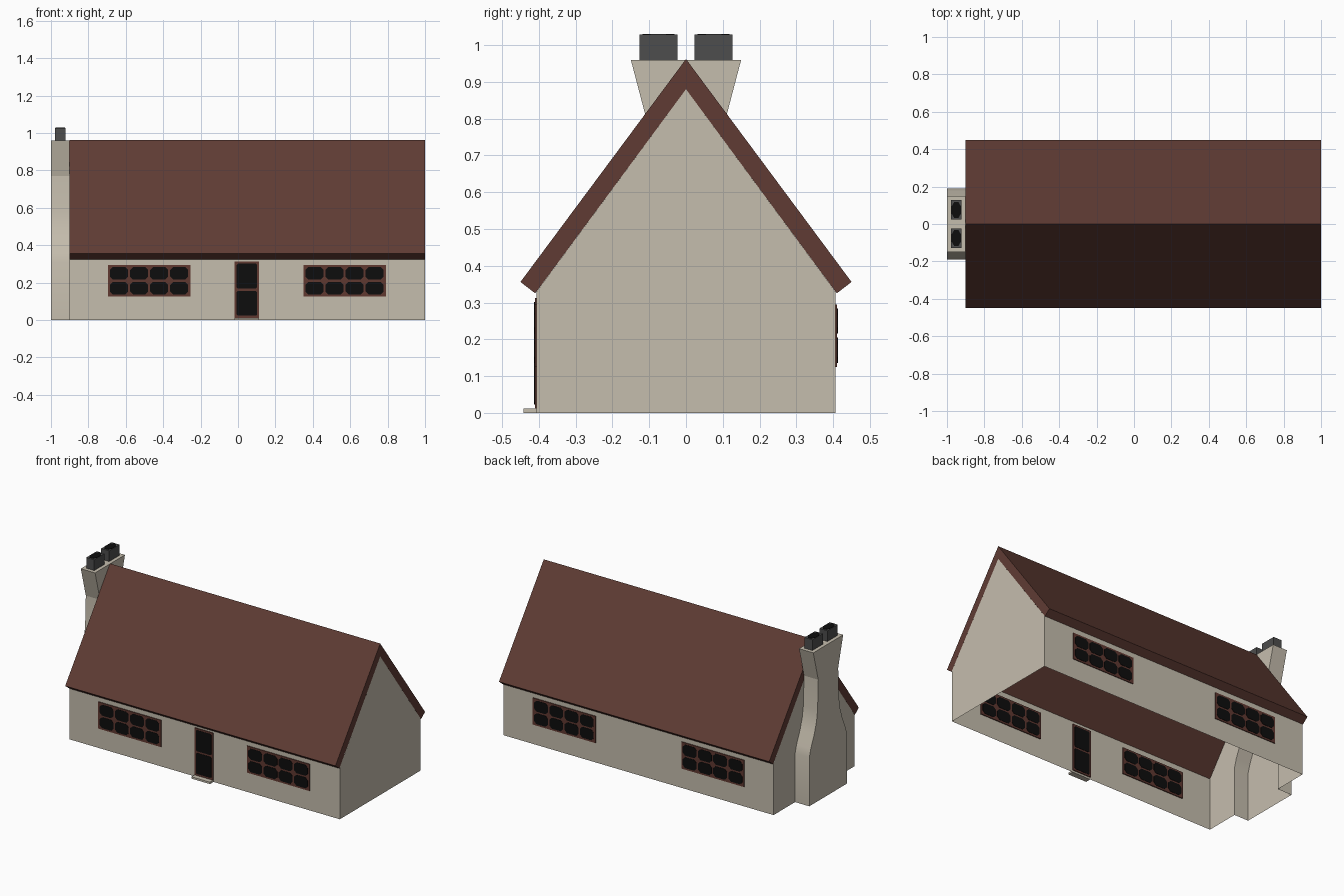
import bpy, math

cube = bpy.data.objects.get("Cube")
if cube:
    bpy.data.objects.remove(cube, do_unlink=True)


def material(name, rgb):
    m = bpy.data.materials.new(name)
    m.use_nodes = True
    m.diffuse_color = (*rgb, 1)
    bsdf = m.node_tree.nodes["Principled BSDF"]
    bsdf.inputs["Base Color"].default_value = (*rgb, 1)
    bsdf.inputs["Roughness"].default_value = 0.9
    return m


PLASTER = material("cream plaster", (0.56, 0.51, 0.42))
ROOF = material("red brown roof", (0.115, 0.044, 0.034))
FRAME = material("brown frame", (0.115, 0.04, 0.03))
GLASS = material("black glass", (0.004, 0.004, 0.004))
POT = material("dark grey pot", (0.075, 0.075, 0.075))


def mesh_object(name, verts, faces, mat):
    me = bpy.data.meshes.new(name)
    me.from_pydata(verts, [], faces)
    me.materials.append(mat)
    ob = bpy.data.objects.new(name, me)
    bpy.context.collection.objects.link(ob)
    return ob


def prism(name, outline, place, a, b, mat):
    """Extrude a 2D outline between depths a and b; place maps (u, v, depth) to xyz."""
    n = len(outline)
    verts = [place(u, v, d) for d in (a, b) for u, v in outline]
    faces = [tuple(range(n))[::-1], tuple(range(n, 2 * n))]
    faces += [(i, (i + 1) % n, (i + 1) % n + n, i + n) for i in range(n)]
    ob = mesh_object(name, verts, faces, mat)
    fix_normals(ob)
    return ob


def fix_normals(ob):
    import bmesh
    bm = bmesh.new()
    bm.from_mesh(ob.data)
    bmesh.ops.recalc_face_normals(bm, faces=bm.faces)
    bm.to_mesh(ob.data)
    bm.free()


def along_x(u, v, d): return (d, u, v)
def along_y(u, v, d): return (u, d, v)
def along_z(u, v, d): return (u, v, d)


def rect(u0, u1, v0, v1):
    return [(u0, v0), (u1, v0), (u1, v1), (u0, v1)]


def clipped(u0, u1, v0, v1, c):
    """Rectangle with cut corners."""
    return [(u0 + c, v0), (u1 - c, v0), (u1, v0 + c), (u1, v1 - c),
            (u1 - c, v1), (u0 + c, v1), (u0, v1 - c), (u0, v0 + c)]


LEFT, RIGHT, WALL, EAVE, PEAK = -0.9, 1.0, 0.406, 0.33, 0.88

# Chimney side profile (half width, height), widest at the hearth
stack = [(0.19, 0), (0.19, 0.31), (0.175, 0.36), (0.14, 0.44),
         (0.118, 0.51), (0.107, 0.58), (0.10, 0.77), (0.15, 0.96)]

# Walls: thin shell without a floor
for side, s in (("front", -1), ("back", 1)):
    mesh_object(side + "_wall", [(x, s * WALL, z) for x, z in rect(LEFT, RIGHT, 0, EAVE)],
                [(0, 1, 2, 3)[::-s]], PLASTER)
    # End wall half beside the chimney opening
    outline = [(WALL, 0)] + stack[:6] + [(0.10, 0.745), (WALL, EAVE)]
    mesh_object(side + "_chimney_wall", [(LEFT, s * y, z) for y, z in outline],
                [tuple(range(len(outline)))[::s]], PLASTER)
gable = [(-WALL, 0), (WALL, 0), (WALL, EAVE), (0, PEAK), (-WALL, EAVE)]
mesh_object("gable_wall", [(RIGHT, y, z) for y, z in gable], [tuple(range(5))], PLASTER)

# Roof: one chevron slab
prism("roof", [(0, 0.962), (-0.45, 0.356), (-0.41, 0.325), (0, PEAK),
               (0.41, 0.325), (0.45, 0.356)], along_x, LEFT, RIGHT, ROOF)

# Chimney stack: open at the foot, rounded shoulders, flared head
verts = [(x, s * w, z) for w, z in stack
         for x, s in ((LEFT, 1), (-1, 1), (-1, -1), (LEFT, -1))]
faces, smooth = [], []
last = len(stack) - 1
for i in range(last):
    for k in range(3):
        p, q = 4 * i + k, 4 * i + k + 1
        faces.append((p, q, q + 4, p + 4))
        smooth.append(k != 1 and i < last - 1)
t = 4 * last
faces += [(t - 1, t - 4, t, t + 3), (t, t + 1, t + 2, t + 3)]
smooth += [False, False]
chimney = mesh_object("chimney_stack", verts, faces, PLASTER)
for poly, flag in zip(chimney.data.polygons, smooth):
    poly.use_smooth = flag
fix_normals(chimney)

# Chimney pots with dark flues
for side, s in (("front", -1), ("back", 1)):
    prism(side + "_chimney_pot", rect(-0.978, -0.922, s * 0.075 - 0.052, s * 0.075 + 0.052),
          along_z, 0.96, 1.028, POT)
    ring = [(-0.95 + 0.028 * math.cos(a), s * 0.075 + 0.047 * math.sin(a))
            for a in (math.pi * (k + 0.5) / 4 for k in range(8))]
    prism(side + "_flue", ring, along_z, 1.027, 1.03, GLASS)


def glazed_unit(name, x0, x1, z0, z1, s, cols, rows, border, cut):
    """Frame set through the wall, with panes on both faces."""
    prism(name + "_frame", rect(x0, x1, z0, z1), along_y, s * 0.400, s * 0.411, FRAME)
    dx, dz = (x1 - x0 - border) / cols, (z1 - z0 - border) / rows
    for i in range(cols):
        for j in range(rows):
            u, v = x0 + border + i * dx, z0 + border + j * dz
            pane = clipped(u, u + dx - border, v, v + dz - border, cut)
            prism(f"{name}_pane_{i}_{j}", pane, along_y, s * 0.398, s * 0.413, GLASS)


# Windows: two on each long wall
for side, s in (("front", -1), ("back", 1)):
    for end, x in (("right", -0.695), ("left", 0.35)):
        glazed_unit(f"{side}_{end}_window", x, x + 0.44, 0.125, 0.295, s, 4, 2, 0.011, 0.016)

# Front door and step
glazed_unit("door", -0.018, 0.112, 0.012, 0.312, -1, 1, 2, 0.011, 0.006)
prism("door_step", rect(-0.018, 0.112, 0, 0.012), along_y, -WALL, -0.442, PLASTER)
